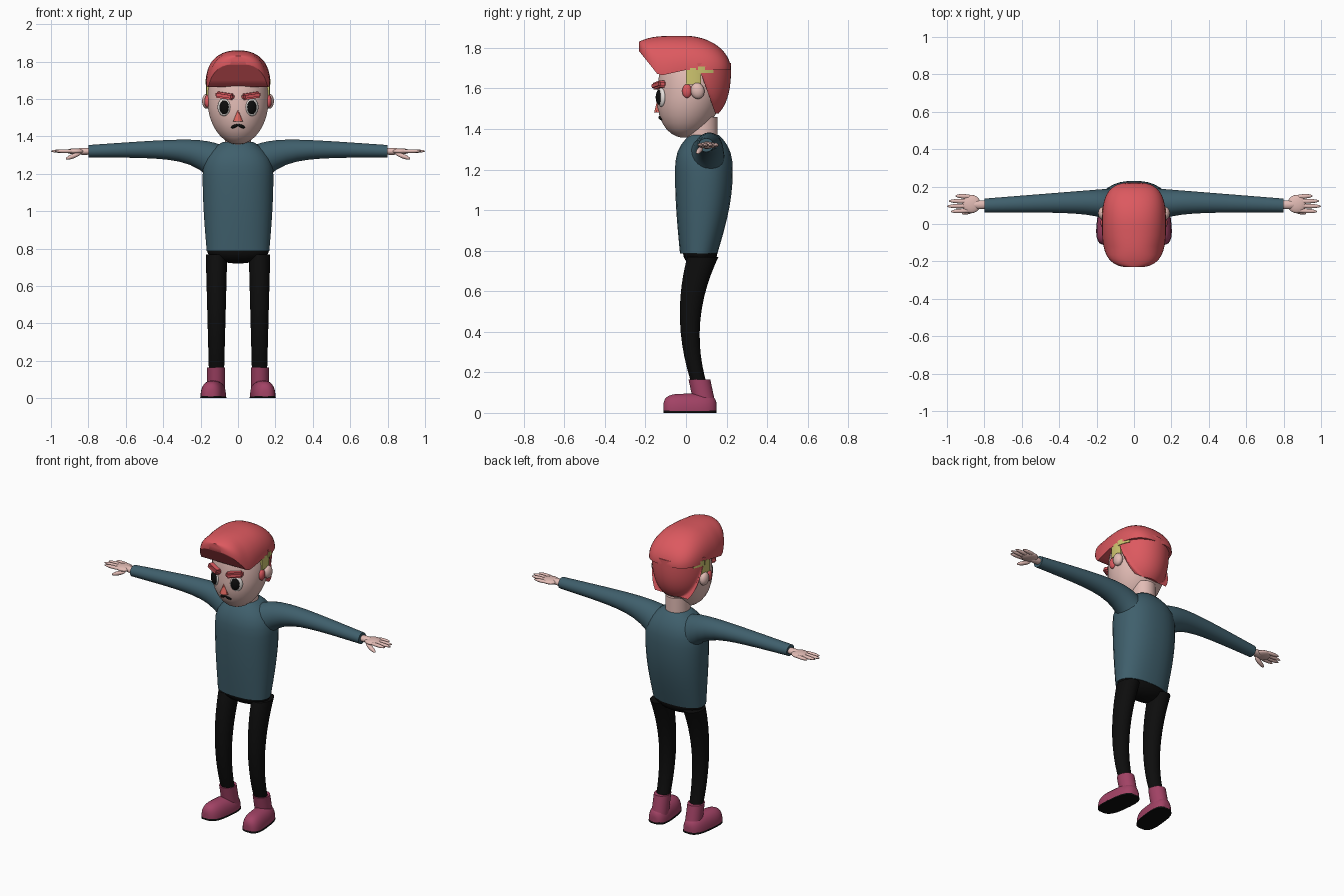
import bpy, bmesh, math
from mathutils import Matrix, Euler

cube = bpy.data.objects.get("Cube")
if cube:
    bpy.data.objects.remove(cube, do_unlink=True)


def material(name, red, green, blue):
    mat = bpy.data.materials.new(name)
    mat.use_nodes = True
    colour = (red, green, blue, 1)
    mat.diffuse_color = colour
    shader = next(node for node in mat.node_tree.nodes if node.type == 'BSDF_PRINCIPLED')
    shader.inputs["Base Color"].default_value = colour
    return mat


skin = material("skin", .76, .5, .46)
hair_red = material("hair red", .72, .1, .115)
teal = material("sweater teal", .05, .115, .15)
black = material("black", .004, .004, .004)
pink = material("boot pink", .36, .055, .13)
yellow = material("shaved yellow", .62, .56, .16)
white = material("eye white", .8, .75, .72)
nose_red = material("nose red", .7, .13, .11)


def finish(bm, name, mat, mirror):
    """Turn a bmesh into a smooth object with sharp edges kept, optionally mirrored in x."""
    bmesh.ops.recalc_face_normals(bm, faces=bm.faces)
    mesh = bpy.data.meshes.new(name)
    bm.to_mesh(mesh)
    bm.free()
    for face in mesh.polygons:
        face.use_smooth = True
    mesh.set_sharp_from_angle(angle=math.radians(45))
    mesh.materials.append(mat)
    obj = bpy.data.objects.new(name, mesh)
    bpy.context.collection.objects.link(obj)
    if mirror:
        modifier = obj.modifiers.new("mirror", 'MIRROR')
        modifier.use_mirror_merge = False


def dome(t, power):
    """Height of a rounded arch over t from -1 to 1."""
    return (1 - abs(t) ** power) ** (1 / power)


def loft(name, mat, axis, section, steps=16, sides=28, power=2, mirror=False):
    """Skin the rounded sections given by a rule over t from -1 to 1.

    A section is: position, centre a, radius a, centre b, radius b, lowest b, highest b.
    """
    bm = bmesh.new()
    rings = []
    for step in range(steps + 1):
        t = -.995 * math.cos(math.pi * step / steps)
        place, mid_a, rad_a, mid_b, rad_b, *limits = section(t)
        ring = []
        for side in range(sides):
            turn = math.tau * (side + .5) / sides
            cos, sin = math.cos(turn), math.sin(turn)
            a = mid_a + rad_a * math.copysign(abs(cos) ** (2 / power), cos)
            b = mid_b + rad_b * math.copysign(abs(sin) ** (2 / power), sin)
            if limits:
                b = max(b, limits[0])
                b = min(b, limits[-1]) if len(limits) > 1 else b
            point = {'x': (place, a, b), 'y': (a, place, b), 'z': (a, b, place)}[axis]
            ring.append(bm.verts.new(point))
        rings.append(ring)
    for lower, upper in zip(rings, rings[1:]):
        for side in range(sides):
            after = (side + 1) % sides
            bm.faces.new((lower[side], lower[after], upper[after], upper[side]))
    bm.faces.new(rings[0])
    bm.faces.new(rings[-1])
    finish(bm, name, mat, mirror)


def placed(centre, size, degrees):
    spin = Euler([math.radians(angle) for angle in degrees]).to_matrix().to_4x4()
    return Matrix.Translation(centre) @ spin @ Matrix.Diagonal((*size, 1))


def blob(name, mat, centre, radii, degrees=(0, 0, 0), mirror=True):
    bm = bmesh.new()
    bmesh.ops.create_uvsphere(bm, u_segments=20, v_segments=12, radius=1,
                              matrix=placed(centre, radii, degrees))
    finish(bm, name, mat, mirror)


# Sweater: the body swells to the chest, then closes to the neck
def body_section(t):
    rise = (t + 1) / 2
    swell = math.sin(math.pi / 2 * min(1, rise / .68))
    close = max(0, (rise - .68) / .32) ** 3
    front = -.03 - .025 * swell + .075 * close
    back = .155 + .076 * swell - .07 * close
    width = .168 + .022 * swell - .11 * close
    return 1.078 + .293 * t, 0, width, (front + back) / 2, (back - front) / 2


# Sleeves flare out where they meet the body
def sleeve_section(t):
    x = .45 + .35 * t
    flare = math.exp(1 - x / .1)
    front, back = .062 - .06 * flare, .2 - .08 * x
    bottom, top = 1.287 - .19 * flare, 1.41 - .07 * x - .045 * flare
    return x, (front + back) / 2, (back - front) / 2, (bottom + top) / 2, (top - bottom) / 2


loft("sweater_body", teal, 'z', body_section, power=2.3)
loft("sleeves", teal, 'x', sleeve_section, mirror=True)

# Hands
blob("wrists", skin, (.82, .103, 1.32), (.06, .024, .019))
blob("palms", skin, (.87, .107, 1.32), (.05, .049, .016))
blob("thumbs", skin, (.88, .067, 1.295), (.045, .013, .012), (0, 20, -16))
fingers = {"index": .98, "middle": 1, "ring": .99, "little": .955}
for order, (finger, tip) in enumerate(fingers.items()):
    root = .86
    blob(finger + "_fingers", skin, ((root + tip) / 2, .07 + .026 * order, 1.321),
         ((tip - root) / 2, .012, .01), (0, 0, 2 * order - 3))


# Trousers: the legs bend back at the knee and widen upward
def leg_section(t):
    z = .455 + .315 * t
    bend = .02 + .55 * (z - .43) ** 2
    return z, .115, .037 + .027 * z, bend, .036 + .07 * z * z


loft("trouser_legs", black, 'z', leg_section, mirror=True)
blob("trouser_seat", black, (0, .07, .79), (.166, .085, .07), mirror=False)


# Boots
def foot_section(t):
    return .02 + .132 * t, .132 - .014 * t, .064 * dome(t, 3), .01, .085 * dome(t, 4), .01


def sole_section(t):
    y, middle, width, *_ = foot_section(t)
    return y, middle, width + .002, 0, .04, 0, .012


loft("boot_feet", pink, 'y', foot_section, mirror=True, power=2.3)
loft("boot_soles", black, 'y', sole_section, mirror=True, sides=48)
loft("boot_shafts", pink, 'z', lambda t: (.1 + .065 * t, .117, .048, .08 - .014 * t, .054),
     steps=4, mirror=True)

# Head, neck and ears
loft("neck", skin, 'z', lambda t: (1.38 + .08 * t, 0, .07, .08, .076), steps=4)
loft("head", skin, 'z', lambda t: (1.6 + .243 * t, 0, .165 * dome(t, 2),
                                   .025 + .035 * min(t, 0), .165 * dome(t, 2)))
blob("ears", skin, (.168, .057, 1.588), (.024, .034, .04), (10, 0, 0))


# Hair: a crown with an overhanging quiff in front
def crown_section(t):
    top = 1.86 - .03 * t ** 4 if t < 0 else 1.69 + .17 * dome(t, 2)
    low = max(1.69 + .05 * min(t, 0), 1.5 - .285 * t)
    return .227 * t - .005, 0, .171 * dome(t, 3), low, top - low, low


# Hair: a shell round the back, cut off along a sloping edge
def back_section(t):
    z = 1.6 + .125 * t
    size = dome((z - 1.7) / .27, 2.5)
    return z, 0, .171 * size, .032, .19 * size, .1 - .045 * t


loft("hair_crown", hair_red, 'y', crown_section, steps=24, sides=48, power=2.3)
loft("hair_back", hair_red, 'z', back_section, sides=96)
blob("sideburns", hair_red, (.163, .005, 1.587), (.017, .024, .034))
loft("shaved_patches", yellow, 'z', lambda t: (1.66 + .04 * t, 0, .171, .03, .17, 0, .075),
     steps=2, sides=120)
loft("shaved_streaks", yellow, 'z',
     lambda t: (1.692 + .016 * t, 0, .174, .035, .192, .06, .135), steps=2, sides=120)

# Face
blob("eyes", white, (.075, -.122, 1.556), (.037, .016, .047), (0, 0, 24))
blob("pupils", black, (.074, -.132, 1.556), (.027, .015, .037), (0, 0, 24))
blob("moustache", black, (.017, -.123, 1.455), (.022, .012, .009), (0, 24, 8))
loft("nose", nose_red, 'z',
     lambda t: (1.51 + .03 * t, 0, .015 - .013 * t, -.137, .014 - .008 * t), steps=2, sides=8)
brow = bmesh.new()
bmesh.ops.create_cube(brow, size=1, matrix=placed((.07, -.134, 1.617), (.1, .04, .033),
                                                  (0, -8, 24)))
bmesh.ops.bevel(brow, geom=brow.edges[:], offset=.008, segments=2, affect='EDGES')
finish(brow, "eyebrows", hair_red, True)
